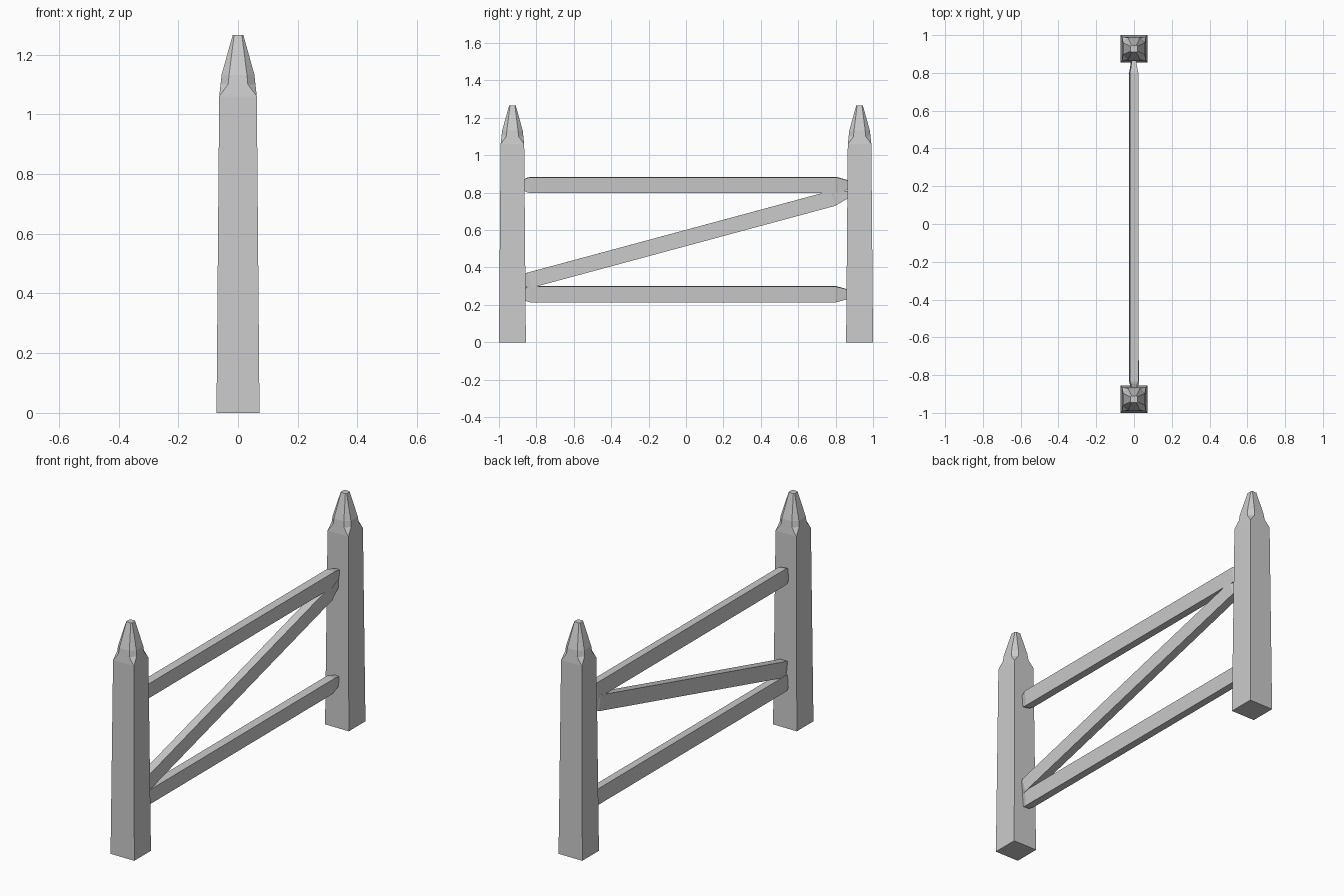
import bpy, bmesh
from math import radians
from mathutils import Matrix

if "Cube" in bpy.data.objects:
    bpy.data.objects.remove(bpy.data.objects["Cube"])


def make_object(name, rings, matrix):
    """Skin equal-count closed rings of points and cap both ends."""
    bm = bmesh.new()
    loops = [[bm.verts.new(p) for p in ring] for ring in rings]
    n = len(loops[0])
    for a, b in zip(loops, loops[1:]):
        for i in range(n):
            j = (i + 1) % n
            bm.faces.new((a[i], a[j], b[j], b[i]))
    bm.faces.new(loops[0])
    bm.faces.new(loops[-1])
    bmesh.ops.remove_doubles(bm, verts=bm.verts, dist=0.0002)
    bmesh.ops.dissolve_degenerate(bm, edges=bm.edges, dist=0.0001)
    bmesh.ops.recalc_face_normals(bm, faces=bm.faces)
    mesh = bpy.data.meshes.new(name)
    bm.to_mesh(mesh)
    bm.free()
    obj = bpy.data.objects.new(name, mesh)
    bpy.context.collection.objects.link(obj)
    obj.matrix_world = matrix
    return obj


def octagon(h, c, z):
    """Square of half-width h whose corners are cut back to c."""
    return [(x, y, z) for x, y in ((h, -c), (h, c), (c, h), (-c, h),
                                   (-h, c), (-h, -c), (-c, -h), (c, -h))]


def post(name, y):
    # h, c, z: tapering square shaft, then a point with whittled corners
    profile = [(0.072, 0.072, 0), (0.063, 0.063, 1.06), (0.0585, 0.033, 1.10),
               (0.055, 0.030, 1.132), (0.018, 0.013, 1.265)]
    make_object(name, [octagon(*p) for p in profile],
                Matrix.Translation((0, y, 0)))


def beam(name, centre, stations, pitch=0, yaw=0, roll=0):
    # stations: position along the beam, width scale, height scale
    w, h = 0.0225, 0.042
    rings = [[(sx * w * a, s, sz * h * b) for sx, sz in
              ((-1, -1), (1, -1), (1, 1), (-1, 1))] for s, a, b in stations]
    make_object(name, rings, Matrix.Translation(centre)
                @ Matrix.Rotation(radians(yaw), 4, 'Z')
                @ Matrix.Rotation(radians(pitch), 4, 'X')
                @ Matrix.Rotation(radians(roll), 4, 'Y'))


# Two pointed posts
for name, y in (("front_post", -0.928), ("back_post", 0.928)):
    post(name, y)

# Horizontal rails with whittled ends set into the posts
rail = [(-0.88, 0.4, 0.6), (-0.845, 0.8, 0.94), (-0.83, 1, 1),
        (0.80, 1, 1), (0.812, 0.85, 0.95), (0.88, 0.4, 0.5)]
for name, z in (("lower_rail", 0.257), ("upper_rail", 0.841)):
    beam(name, (-0.002, 0, z), rail, roll=4)

# Diagonal brace
brace = [(-0.875, 0.4, 0.6), (-0.852, 0.8, 0.95), (-0.84, 1, 1),
         (0.84, 1, 1), (0.85, 0.85, 0.93), (0.925, 0.4, 0.45)]
beam("diagonal_brace", (-0.001, -0.025, 0.551), brace, pitch=15.1, yaw=0.3)
